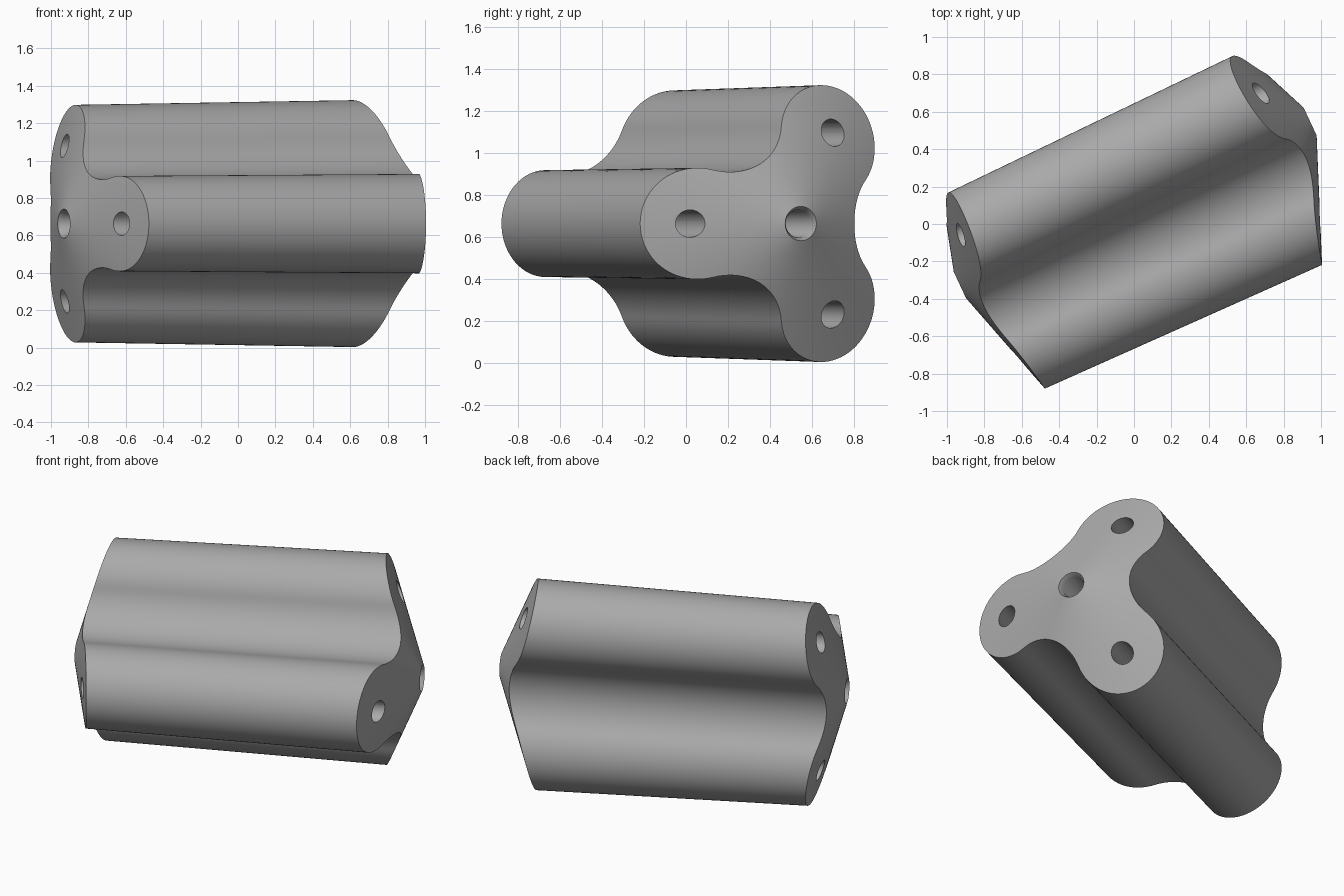
import bpy, bmesh, math
from mathutils import Vector

if "Cube" in bpy.data.objects:
    bpy.data.objects.remove(bpy.data.objects["Cube"], do_unlink=True)

TURN = math.radians(25)          # heading of the long axis
LOBE_R, LOBE_D, VALLEY_R = 0.26, 0.4475, 0.285
HOLE_R, HOLE_D = 0.064, 0.49
AXIS = Vector((math.cos(TURN), math.sin(TURN), 0))
SIDE = Vector((-math.sin(TURN), math.cos(TURN), 0))
CENTRE = SIDE * 0.098 + Vector((0, 0, 0.663))


def place(t, n, z):
    """Point at distance t along the slightly tapered axis."""
    s = 1 + 0.0235 * t
    return CENTRE + AXIS * t + SIDE * n * s + Vector((0, 0, z * s))


def end_t(end, rho):
    """Position along the axis of the conical end faces."""
    return 1.119 - 0.424 * rho if end > 0 else -1.004 + 0.283 * rho


def arc(heading, dist, radius, start, stop, steps):
    cx, cy = dist * math.cos(heading), dist * math.sin(heading)
    angles = [heading + start + (stop - start) * i / steps for i in range(steps)]
    return [(cx + radius * math.cos(a), cy + radius * math.sin(a)) for a in angles]


def trefoil():
    """Three round lobes joined by tangent concave valleys."""
    half = LOBE_D * math.sqrt(3) / 2
    e = LOBE_D / 2 + math.sqrt((LOBE_R + VALLEY_R) ** 2 - half ** 2)
    phi = math.atan2(e * math.sqrt(3) / 2, e / 2 - LOBE_D)
    psi = math.atan2(half, e - LOBE_D / 2)
    pts = []
    for k in range(3):
        a = math.pi + k * math.tau / 3
        pts += arc(a, LOBE_D, LOBE_R, -phi, phi, 40)
        pts += arc(a + math.pi / 3, e, VALLEY_R, math.pi + psi, math.pi - psi, 20)
    return pts


def loft(bm, rings, tips=None):
    """Skin a stack of rings and close both ends."""
    loops = [[bm.verts.new(p) for p in ring] for ring in rings]
    count = len(loops[0])
    for a, b in zip(loops, loops[1:]):
        for i in range(count):
            j = (i + 1) % count
            bm.faces.new((a[i], a[j], b[j], b[i]))
    for k, loop in enumerate((loops[0], loops[-1])):
        if tips:
            tip = bm.verts.new(tips[k])
            for i in range(count):
                bm.faces.new((loop[i], loop[(i + 1) % count], tip))
        else:
            bm.faces.new(loop)


def finish(bm, name):
    bmesh.ops.recalc_face_normals(bm, faces=bm.faces)
    mesh = bpy.data.meshes.new(name)
    bm.to_mesh(mesh)
    bm.free()
    obj = bpy.data.objects.new(name, mesh)
    bpy.context.collection.objects.link(obj)
    return obj


# Lobed body with conical ends
bm = bmesh.new()
outline = trefoil()
rings = [[place(end_t(e, math.hypot(n, z)), n, z) for n, z in outline] for e in (-1, 1)]
loft(bm, rings, [place(end_t(e, 0), 0, 0) for e in (-1, 1)])
body = finish(bm, "lobed_body")

grey = bpy.data.materials.new("plain grey")
grey.use_nodes = True
color = (0.4, 0.4, 0.4, 1)
grey.diffuse_color = color
grey.node_tree.nodes["Principled BSDF"].inputs["Base Color"].default_value = color
body.data.materials.append(grey)

# Four bores: one central with flared mouths, one in each lobe
bm = bmesh.new()
centres = [(0, 0)] + [(HOLE_D * math.cos(a), HOLE_D * math.sin(a))
                      for a in (math.pi, math.pi / 3, -math.pi / 3)]
for n, z in centres:
    stations = [(-1.3, HOLE_R), (1.3, HOLE_R)]
    if n == 0:
        lo, hi = end_t(-1, 0.08), end_t(1, 0.08)
        stations = [(lo - 0.1, 0.08), (lo, 0.08), (lo + 0.03, HOLE_R),
                    (hi - 0.03, HOLE_R), (hi, 0.08), (hi + 0.1, 0.08)]
    rings = []
    for t, r in stations:
        rings.append([place(t, n + r * math.cos(i * math.tau / 32),
                            z + r * math.sin(i * math.tau / 32)) for i in range(32)])
    loft(bm, rings)
cutter = finish(bm, "bore_cutter")
cutter.hide_render = True

cut = body.modifiers.new("bores", "BOOLEAN")
cut.operation, cut.solver, cut.object = "DIFFERENCE", "EXACT", cutter
bpy.context.view_layer.objects.active = body
body.select_set(True)
bpy.ops.object.modifier_apply(modifier=cut.name)
bpy.data.objects.remove(cutter, do_unlink=True)

bpy.ops.object.select_all(action="DESELECT")
body.select_set(True)
bpy.ops.object.shade_smooth_by_angle(angle=math.radians(30))
